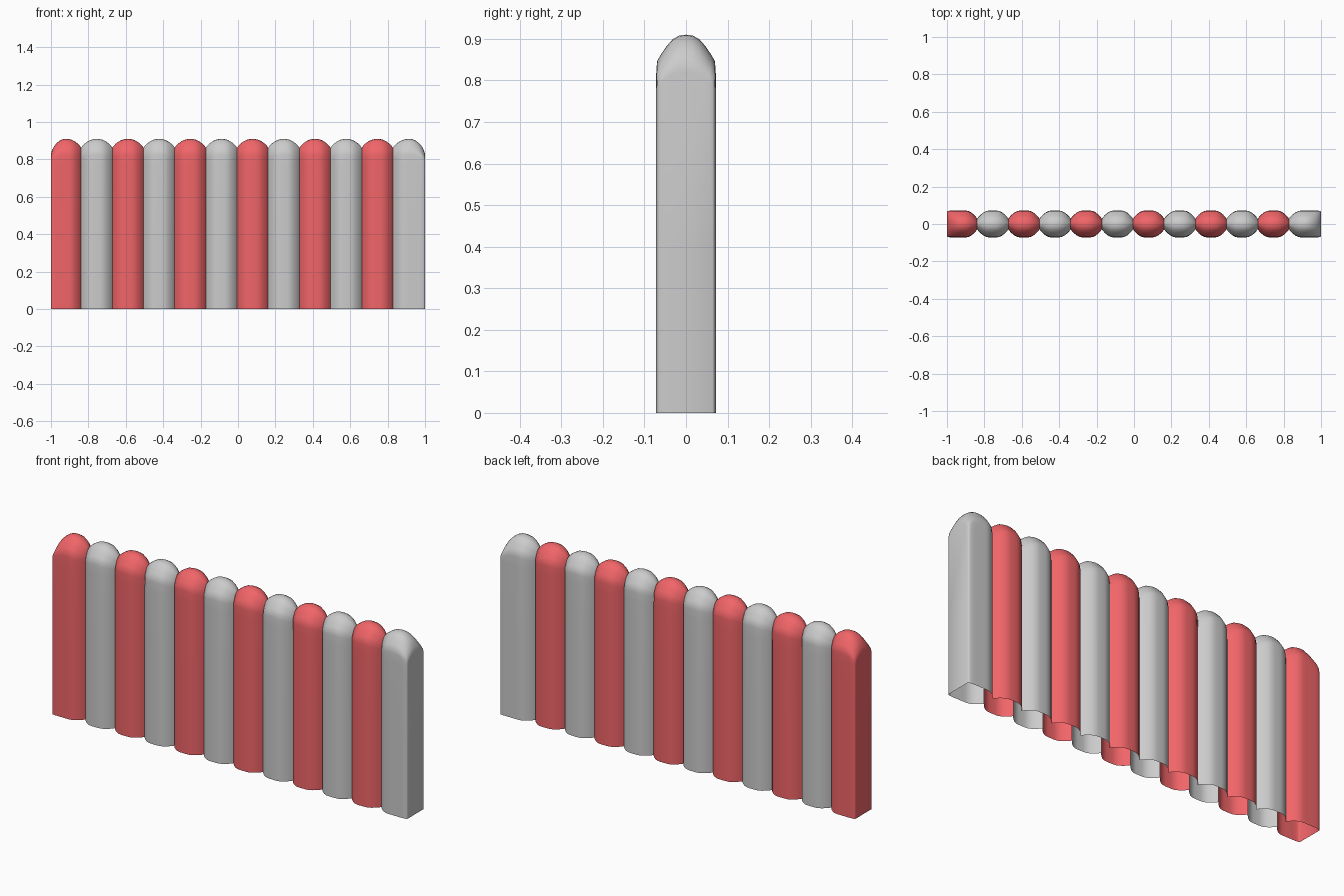
import bpy, math

if "Cube" in bpy.data.objects:
    bpy.data.objects.remove(bpy.data.objects["Cube"])

N = 12
red = bpy.data.materials.new("red_fabric")
red.diffuse_color = (0.88, 0.13, 0.14, 1)
red.use_nodes = True
red.node_tree.nodes["Principled BSDF"].inputs["Base Color"].default_value = red.diffuse_color

# half arch in the y-z plane: (y, z) at the middle of a column
half = [(0.072, 0), (0.072, 0.4), (0.072, 0.78), (0.0715, 0.825), (0.069, 0.848),
        (0.06, 0.863), (0.047, 0.882), (0.032, 0.899), (0.016, 0.908), (0, 0.91)]
arch = half + [(-y, z) for y, z in reversed(half[:-1])]

# one side of a column, centre to edge: (t, half depth, top height)
seam_side = [(0.2, 0.072, 0.908), (0.4, 0.07, 0.904), (0.6, 0.062, 0.895),
             (0.78, 0.05, 0.884), (0.92, 0.038, 0.872), (1, 0.028, 0.862)]
end_side = [(0.2, 0.072, 0.908), (0.4, 0.072, 0.901), (0.6, 0.072, 0.889),
            (0.78, 0.0715, 0.872), (0.92, 0.07, 0.851), (0.98, 0.067, 0.835), (1, 0.064, 0.82)]


def section(x, depth, top):
    base = 0.76
    k = (top - base) / (0.91 - base)
    return [(x, y * depth / 0.072, z if z < base else base + (z - base) * k) for y, z in arch]


def edge_x(i):
    return -1 if i == 0 else 1 if i == N else -1.005 + i * 2 / N


def column(i):
    x0, x1 = edge_x(i), edge_x(i + 1)
    mid, hw = (x0 + x1) / 2, (x1 - x0) / 2
    left = end_side if i == 0 else seam_side
    right = end_side if i == N - 1 else seam_side
    rows = [(-t, d, h) for t, d, h in reversed(left)] + [(0, 0.072, 0.91)] + right
    verts = [v for t, d, h in rows for v in section(mid + t * hw, d, h)]
    m = len(arch)
    faces = [(r * m + j, r * m + j + 1, (r + 1) * m + j + 1, (r + 1) * m + j)
             for r in range(len(rows) - 1) for j in range(m - 1)]
    # flat outer wall on the two end columns
    if i == 0:
        faces.append(tuple(reversed(range(m))))
    if i == N - 1:
        faces.append(tuple(range((len(rows) - 1) * m, len(rows) * m)))
    # wind faces outward: +y side quad should face +y
    me = bpy.data.meshes.new("wall_column")
    me.from_pydata(verts, [], faces)
    if me.polygons[(len(rows) // 2) * (m - 1)].normal.y < 0:
        me.flip_normals()
    me.update()
    ob = bpy.data.objects.new(f"{'red' if i % 2 == 0 else 'grey'}_column_{i + 1}", me)
    bpy.context.collection.objects.link(ob)
    if i % 2 == 0:
        me.materials.append(red)
    ob.select_set(True)
    bpy.context.view_layer.objects.active = ob


# row of inflated columns, open underneath
for i in range(N):
    column(i)
bpy.ops.object.shade_smooth_by_angle(angle=math.radians(35))
